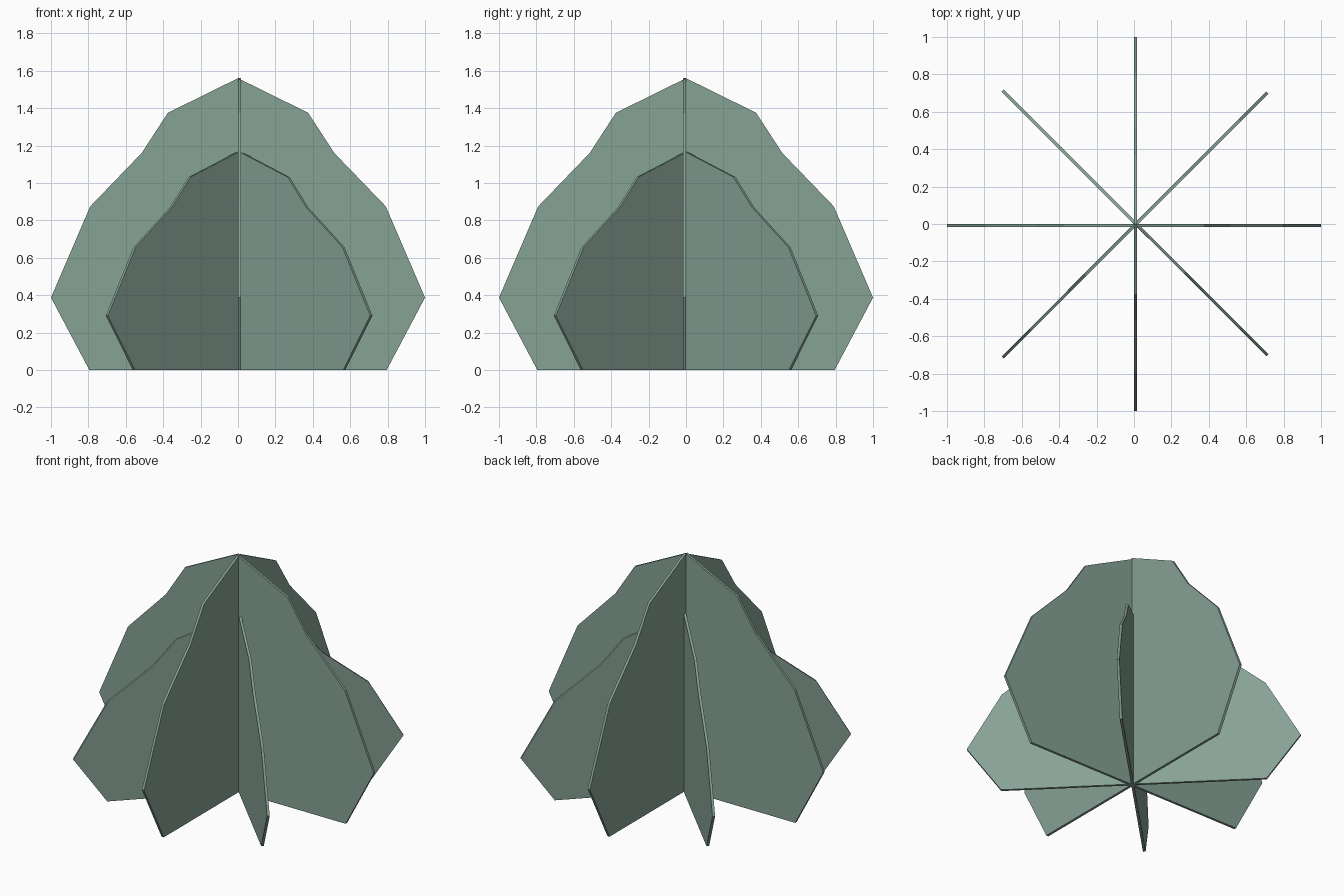
import bpy
import math
from mathutils import Matrix, Vector

if "Cube" in bpy.data.objects:
    bpy.data.objects.remove(bpy.data.objects["Cube"])

# Half outline of one leaf card, from base to peak
HALF = [(0.795, 0), (1.0, 0.387), (0.79, 0.875), (0.515, 1.16), (0.375, 1.375)]
OUTLINE = HALF + [(0, 1.56)] + [(-x, z) for x, z in reversed(HALF)]
THICK = 0.016

leaf_mat = bpy.data.materials.new("muted_green")
leaf_mat.diffuse_color = (0.24, 0.36, 0.30, 1)
leaf_mat.use_nodes = True
leaf_mat.node_tree.nodes["Principled BSDF"].inputs["Base Color"].default_value = leaf_mat.diffuse_color


def leaf_card(name, degrees, height):
    """Thin upright plate through the centre, turned about z."""
    turn = Matrix.Rotation(math.radians(degrees), 4, 'Z')
    n = len(OUTLINE)
    verts = [turn @ Vector((x, y, z * height))
             for y in (-THICK, 0) for x, z in OUTLINE]
    faces = [list(range(n)), list(range(2 * n - 1, n - 1, -1))]
    faces += [(i, i + n, (i + 1) % n + n, (i + 1) % n) for i in range(n)]
    mesh = bpy.data.meshes.new(name)
    mesh.from_pydata(verts, [], faces)
    mesh.materials.append(leaf_mat)
    obj = bpy.data.objects.new(name, mesh)
    bpy.context.collection.objects.link(obj)


# Two tall cards on the axes, two lower cards on the diagonals
for k in range(4):
    tall = k % 2 == 0
    leaf_card(f"{'tall' if tall else 'low'}_leaf_card_{k // 2 + 1}",
              45 * k, 1.0 if tall else 0.75)
